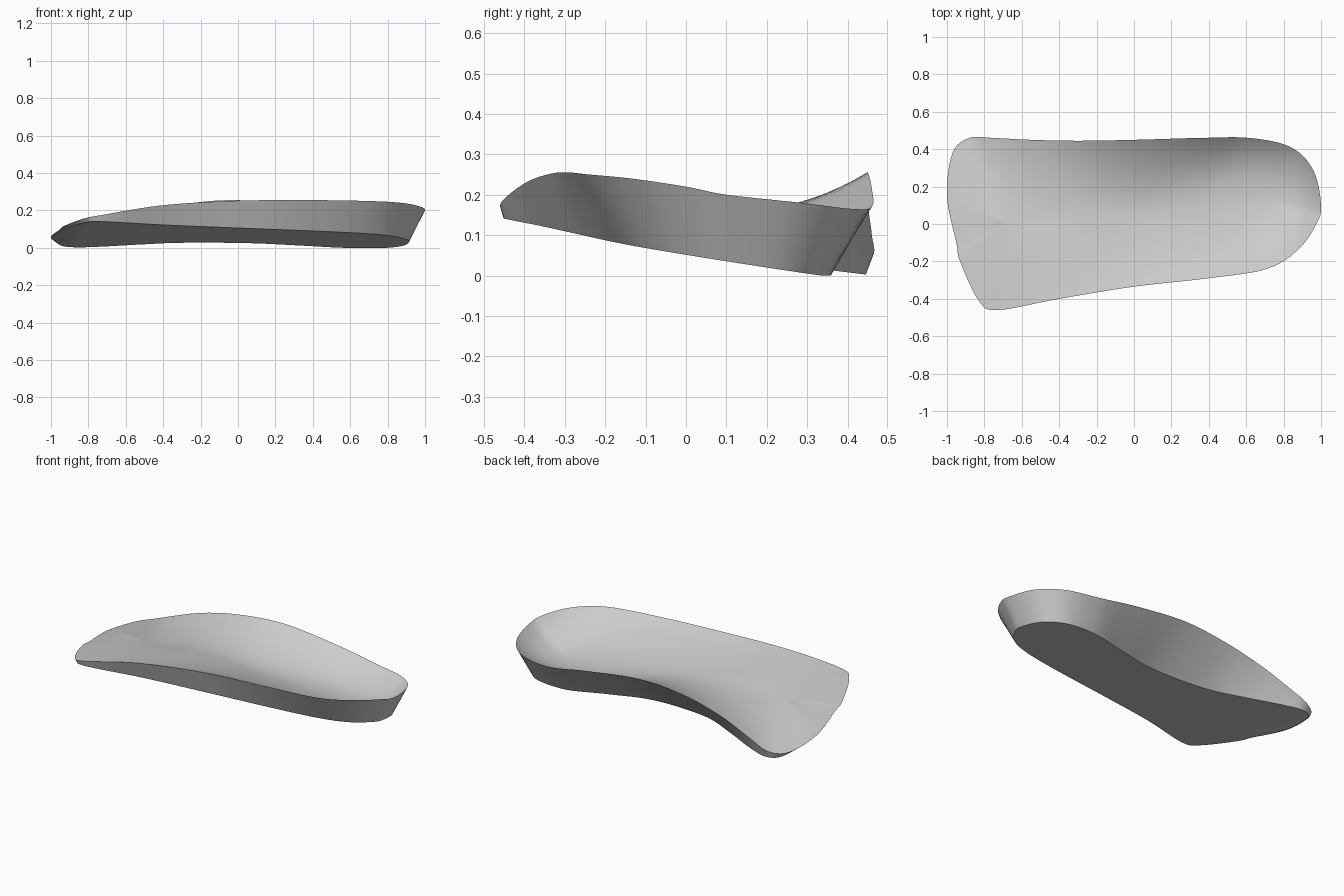
import bpy
import bmesh
import math
from mathutils import Vector

cube = bpy.data.objects.get("Cube")
if cube:
    bpy.data.objects.remove(cube, do_unlink=True)

# Outline control points: rim x, y, z and the matching sole x, y
OUTLINE = [
    (1, .1, .2, .915, .1), (.96, .285, .18, .885, .25), (.84, .41, .165, .78, .34),
    (.62, .46, .17, .58, .355), (.35, .46, .215, .33, .29), (0, .45, .255, .05, .23),
    (-.3, .445, .232, -.3, .245), (-.55, .45, .175, -.53, .325), (-.75, .46, .1, -.73, .41),
    (-.88, .46, .048, -.87, .445), (-.97, .38, .035, -.95, .38), (-1, .15, .06, -.98, .15),
    (-.95, -.1, .1, -.93, -.1), (-.93, -.2, .117, -.91, -.2), (-.83, -.41, .155, -.82, -.4),
    (-.73, -.46, .175, -.73, -.45), (-.4, -.4, .228, -.4, -.36), (0, -.335, .252, 0, -.285),
    (.4, -.29, .255, .42, -.21), (.71, -.24, .25, .67, -.15), (.88, -.135, .24, .81, -.08),
    (.975, 0, .22, .89, .02),
]
STEPS = 6
RINGS = 18
INNER = .04


def smooth_loop(points, steps):
    """Closed Catmull-Rom curve through points of any dimension."""
    result = []
    count = len(points)
    for i in range(count):
        a, b, c, d = (Vector(points[(i + k) % count]) for k in (-1, 0, 1, 2))
        for s in range(steps):
            t = s / steps
            result.append(b + (c - a) * t / 2
                          + (a * 2 - b * 5 + c * 4 - d) * t ** 2 / 2
                          + (b * 3 - a - c * 3 + d) * t ** 3 / 2)
    return result


def sole_plane(x, y):
    """Flat sole, tilted so that the outer side is raised."""
    return .156 * (.35 - y) - .012 * (x - .6)


def blend(a, b, t):
    t = min(1, max(0, t))
    return a + (b - a) * t * t * (3 - 2 * t)


def bed_point(rim, r):
    """Point of the foot bed, r = 1 at the rim and 0 on the spine."""
    x = .7 * rim.x
    floor = blend(.072, .108, (x + .7) / .4) if x < -.3 else blend(.108, .04, x + .3)
    power = blend(1.5, 1.75, rim.x + 1) if rim.x < 0 else blend(1.75, 2.6, rim.x / .7)
    point = Vector((x, .06 + .08 * x, 0)).lerp(rim, r)
    rise = rim.z - sole_plane(rim.x, rim.y) - floor
    point.z = sole_plane(point.x, point.y) + floor + rise * r ** power
    return point


def bridge(bm, upper, lower):
    count = len(upper)
    for i in range(count):
        j = (i + 1) % count
        bm.faces.new((upper[i], lower[i], lower[j], upper[j]))


curve = smooth_loop(OUTLINE, STEPS)
rims = [Vector(p[:3]) for p in curve]
bm = bmesh.new()

# Foot bed: rings shrinking from the rim to a narrow strip along the spine
radii = [INNER + (1 - INNER) * math.cos(math.pi / 2 * k / RINGS) for k in range(RINGS + 1)]
loops = [[bm.verts.new(bed_point(rim, r)) for rim in rims] for r in radii]
for outer, inner in zip(loops, loops[1:]):
    bridge(bm, inner, outer)
strip = bm.faces.new(loops[-1])
bmesh.ops.triangulate(bm, faces=[strip], ngon_method='BEAUTY')

# Side wall down to the tilted sole
sole = [bm.verts.new((p[3], p[4], max(0, sole_plane(p[3], p[4])))) for p in curve]
middle = [bm.verts.new(top.co.lerp(low.co, .5)) for top, low in zip(loops[0], sole)]
bridge(bm, loops[0], middle)
bridge(bm, middle, sole)
bm.faces.new(sole)

bmesh.ops.recalc_face_normals(bm, faces=bm.faces)
mesh = bpy.data.meshes.new("insole")
bm.to_mesh(mesh)
bm.free()
insole = bpy.data.objects.new("insole", mesh)
bpy.context.collection.objects.link(insole)

# One plain grey
grey = bpy.data.materials.new("light_grey")
grey.use_nodes = True
colour = (.6, .6, .6, 1)
grey.diffuse_color = colour
grey.node_tree.nodes["Principled BSDF"].inputs["Base Color"].default_value = colour
mesh.materials.append(grey)

bpy.context.view_layer.objects.active = insole
insole.select_set(True)
bpy.ops.object.shade_smooth_by_angle(angle=math.radians(35))
